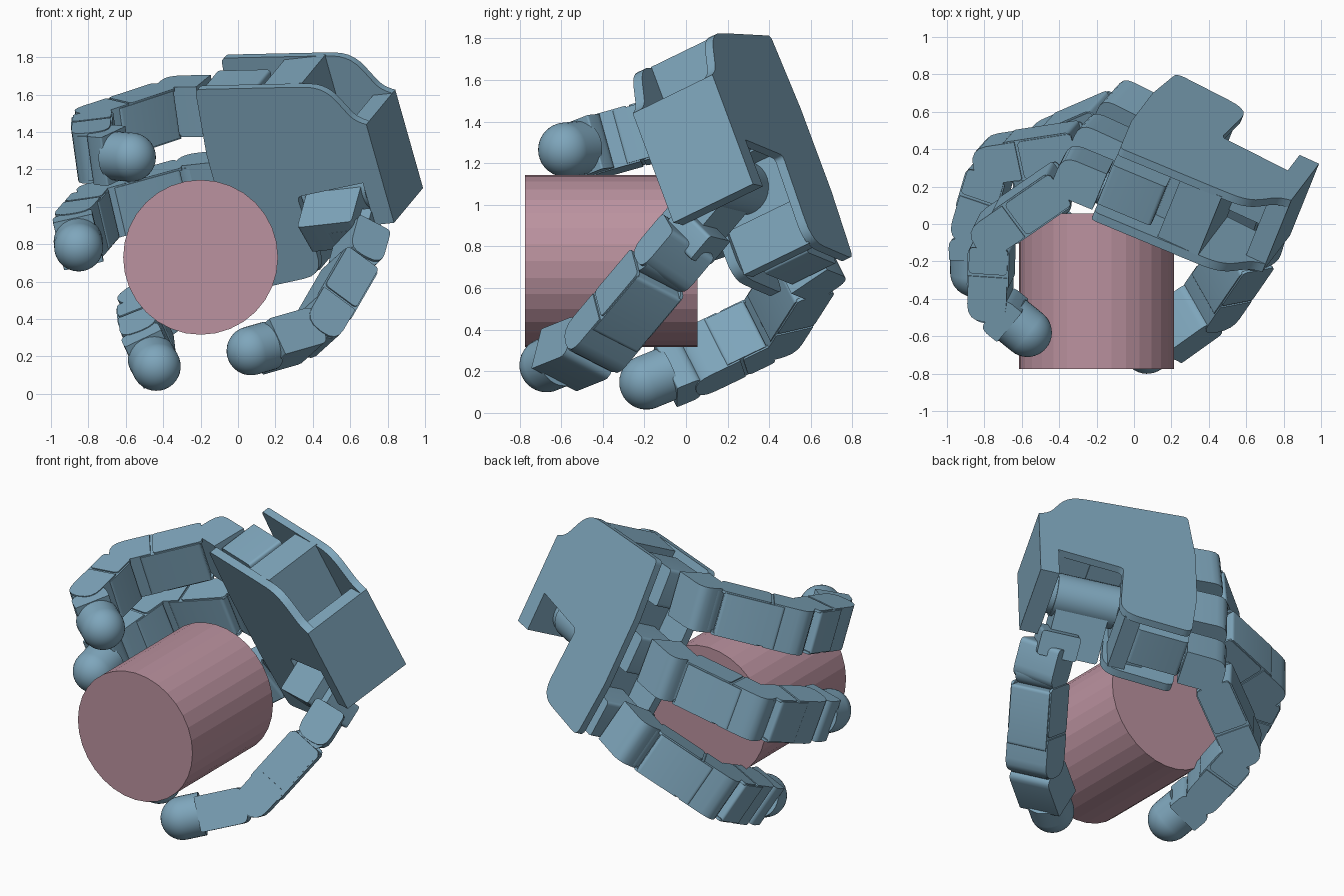
import bpy, bmesh, math
from mathutils import Vector as V, Matrix

if "Cube" in bpy.data.objects:
    bpy.data.objects.remove(bpy.data.objects["Cube"])

def material(name, col):
    m = bpy.data.materials.new(name)
    m.diffuse_color = (*col, 1)
    m.use_nodes = True
    m.node_tree.nodes["Principled BSDF"].inputs["Base Color"].default_value = m.diffuse_color
    return m

BLUE = material("blue_grey", (0.21, 0.38, 0.50))
PINK = material("dusty_pink", (0.50, 0.29, 0.35))

def finish(name, bm, mat):
    bmesh.ops.recalc_face_normals(bm, faces=bm.faces)
    me = bpy.data.meshes.new(name)
    bm.to_mesh(me)
    bm.free()
    ob = bpy.data.objects.new(name, me)
    bpy.context.collection.objects.link(ob)
    me.materials.append(mat)
    return ob

def smooth(ob):
    bpy.ops.object.select_all(action='DESELECT')
    ob.select_set(True)
    bpy.context.view_layer.objects.active = ob
    bpy.ops.object.shade_smooth_by_angle(angle=math.radians(30))

def rounded(pts, radii, n=4):
    """Polygon with each corner cut by a small curve."""
    out = []
    for i, p in enumerate(pts):
        r = radii[i] if isinstance(radii, (list, tuple)) else radii
        p, a, b = V(p), V(pts[i - 1]), V(pts[(i + 1) % len(pts)])
        if r == 0:
            out.append(p)
            continue
        s, e = p + (a - p).normalized() * r, p + (b - p).normalized() * r
        for k in range(n + 1):
            t = k / n
            out.append(s * (1 - t) ** 2 + p * 2 * t * (1 - t) + e * t * t)
    return out

def prism(name, prof, o, u, v, w, w0, w1):
    """Extrude a u/v profile along w from w0 to w1."""
    bm = bmesh.new()
    lo, hi = [[bm.verts.new(o + u * p[0] + v * p[1] + w * h) for p in prof] for h in (w0, w1)]
    bm.faces.new(lo)
    bm.faces.new(hi)
    n = len(prof)
    for i in range(n):
        bm.faces.new((lo[i], lo[(i + 1) % n], hi[(i + 1) % n], hi[i]))
    ob = finish(name, bm, BLUE)
    smooth(ob)
    return ob

def rect(a, b, c, d):
    return [(a, c), (b, c), (b, d), (a, d)]

def rod(name, a, b, r, mat=BLUE, seg=32, soft=True):
    d = b - a
    bm = bmesh.new()
    m = Matrix.Translation((a + b) / 2) @ d.to_track_quat('Z', 'Y').to_matrix().to_4x4()
    bmesh.ops.create_cone(bm, cap_ends=True, segments=seg, radius1=r, radius2=r, depth=d.length, matrix=m)
    ob = finish(name, bm, mat)
    if soft:
        smooth(ob)
    return ob

# palm frame: X out of the palm, Y across the fingers, Z along the fingers
X = V((-0.342, -0.845, -0.411)).normalized()
Y = V((-0.26, -0.347, 0.90))
Y = (Y - X * Y.dot(X)).normalized()
Z = X.cross(Y)
O = V((-0.090, 0.350, 1.126))
S = 10.35

def slab(name, z0, z1, y0, y1, x0, x1, r=0.0):
    prism(name, rounded(rect(z0, z1, y0, y1), r), O, Z, Y, X, x0, x1)

# palm plates with a thumb notch and sloping shoulder
outline = [(-0.985, 0.29), (-0.92, 0.32), (-0.80, 0.53), (-0.62, 0.55), (-0.06, 0.60), (-0.02, 0.22),
           (-0.02, -0.22), (-0.06, -0.585), (-0.50, -0.54), (-0.47, -0.08), (-0.90, -0.04),
           (-0.90, -0.29), (-0.985, -0.29)]
radii = [0, 0.05, 0.10, 0.06, 0.03, 0, 0, 0.05, 0.12, 0.03, 0.03, 0, 0]
plate = rounded(outline, radii, 5)
prism("palm_front_plate", plate, O, Z, Y, X, 0.068, 0.118)
prism("palm_back_plate", plate, O, Z, Y, X, -0.335, -0.29)

# wrist block, ribs and the core between the plates
slab("wrist_block", -0.985, -0.87, -0.29, 0.29, -0.335, 0.118)
slab("palm_rib", -0.66, -0.42, -0.05, 0.55, -0.30, 0.07)
slab("palm_core", -0.45, -0.25, -0.47, 0.30, -0.30, 0.07)
slab("notch_wall", -0.90, -0.47, -0.04, 0.0, -0.30, 0.0)
slab("lower_rib", -0.46, -0.36, -0.53, -0.3, -0.30, 0.07)

def link(name, p, q, w, u0, u1, hv=0.108, hw=0.143, r0=0.03, r1=0.08, shift=0.01):
    """Finger segment along p-q, wide along w, rounded at the far end."""
    u = (q - p).normalized()
    w = (w - u * w.dot(u)).normalized()
    v = w.cross(u)
    L = (q - p).length
    prof = rounded(rect(u0, L + u1, shift - hv, shift + hv), [r0, r1, r1, r0])
    prism(name, prof, p, u, v, w, -hw, hw)

def segment(name, p, q, w):
    # main shell, rounded hinge end, hinge barrel and side cheeks
    u = (q - p).normalized()
    L = (q - p).length
    w = (w - u * w.dot(u)).normalized()
    v = w.cross(u)
    link(name + "_shell", p, q, w, 0.075, -0.10, 0.112, 0.132, 0.02, 0.02)
    link(name + "_hinge_end", p + u * (L - 0.17), q, w, 0, 0.08, 0.105, 0.14, 0.0, 0.095)
    rod(name + "_hinge", p - w * 0.125 + v * 0.01, p + w * 0.125 + v * 0.01, 0.09)
    for s in (-1, 1):
        prism(name + "_cheek", rounded(rect(0.06, L - 0.185, -0.094, 0.114), 0.025), p + w * s * 0.132,
              u, v, w, -0.008, 0.008)

def tip(name, p, t, w):
    # last segment with the round fingertip
    u = (t - p).normalized()
    link(name + "_end_segment", p, t, w, 0.05, -0.10, 0.108, 0.135, 0.05, 0.01, 0.0)
    rod(name + "_hinge", p - w * 0.125, p + w * 0.125, 0.09)
    rod(name + "_tip_sleeve", t - u * 0.12, t, 0.131)
    bm = bmesh.new()
    m = Matrix.Translation(t) @ u.to_track_quat('Z', 'Y').to_matrix().to_4x4()
    bmesh.ops.create_uvsphere(bm, u_segments=32, v_segments=20, radius=0.131, matrix=m)
    smooth(finish(name + "_tip", bm, BLUE))

def finger(name, y, back, tilt, flex, t):
    a, f = math.radians(tilt), math.radians(flex)
    axis = Z * math.cos(a) + Y * math.sin(a)
    base = O + Y * y - X * back - Z * (0.022 if tilt else 0.0)
    j1 = base + axis * 0.165
    L1, L2, L3 = 0.0528 * S, 0.0376 * S, 0.0261 * S
    d = t - j1
    n = (d - axis * d.dot(axis)).normalized()
    w = axis.cross(n)
    j2 = j1 + (axis * math.cos(f) + n * math.sin(f)) * L1
    # bend the last two segments so that the tip lands on its mark
    e = t - j2
    D = min(e.length, L2 + L3 - 0.002)
    off = math.acos((L2 * L2 + D * D - L3 * L3) / (2 * L2 * D))
    ang = math.atan2(e.dot(n), e.dot(axis)) - off
    j3 = j2 + (axis * math.cos(ang) + n * math.sin(ang)) * L2
    # motor housing in the palm and swivelling knuckle
    prism(name + "_motor", rounded(rect(-0.33, -0.02, -0.12, 0.12), 0.02), base, axis,
          (Y - axis * Y.dot(axis)).normalized(), X, -0.20, 0.045)
    rod(name + "_swivel", base - axis * 0.08, base + axis * 0.05, 0.09)
    link(name + "_knuckle", base, j1, w, -0.01, 0.08, 0.108, 0.14, 0.0, 0.08, -0.015)
    segment(name + "_lower", j1, j2, w)
    segment(name + "_middle", j2, j3, w)
    tip(name, j3, t, w)

finger("upper_finger", 0.445, 0.01, 5, 58, V((-0.57, -0.58, 1.265)))
finger("centre_finger", 0.0, 0.02, 0, 34, V((-0.852, -0.26, 0.785)))
finger("bottom_finger", -0.45, 0.04, -5, 51, V((-0.437, -0.19, 0.147)))

# thumb: swinging bracket in the notch, then yoke, segment and tip
t14, t15, tt = V((0.64, -0.10, 0.71)), V((0.42, -0.42, 0.33)), V((0.07, -0.67, 0.23))
d = V((-0.1, -0.67, -0.73))
d = (d - Z * d.dot(Z)).normalized()
c = Z.cross(d)
root = V((0.555, 0.20, 1.10))
rod("thumb_roll_barrel", root - Z * 0.19, root + Z * 0.19, 0.13)
prism("thumb_bracket", rounded(rect(-0.17, 0.15, 0, 0.34), 0.02), root, Z, d, c, -0.11, 0.09)
rod("thumb_motor", root - Z * 0.33, root + Z * 0.02, 0.12)
w = (t15 - t14).cross(tt - t15).normalized()
t13 = t14 - d * 0.183
prism("thumb_arm", rounded(rect(-0.12, 0.12, -0.09, 0.06), 0.02), t13 + Z * 0.05, Z, d, c, -0.11, 0.11)
link("thumb_yoke", t13, t14, w, 0.0, 0.06, 0.10, 0.135)
segment("thumb_lower", t14, t15, w)
tip("thumb", t15, tt, w)

# held cylinder
rod("held_cylinder", V((-0.2, -0.775, 0.73)), V((-0.2, 0.055, 0.73)), 0.414, PINK, 32, False)
